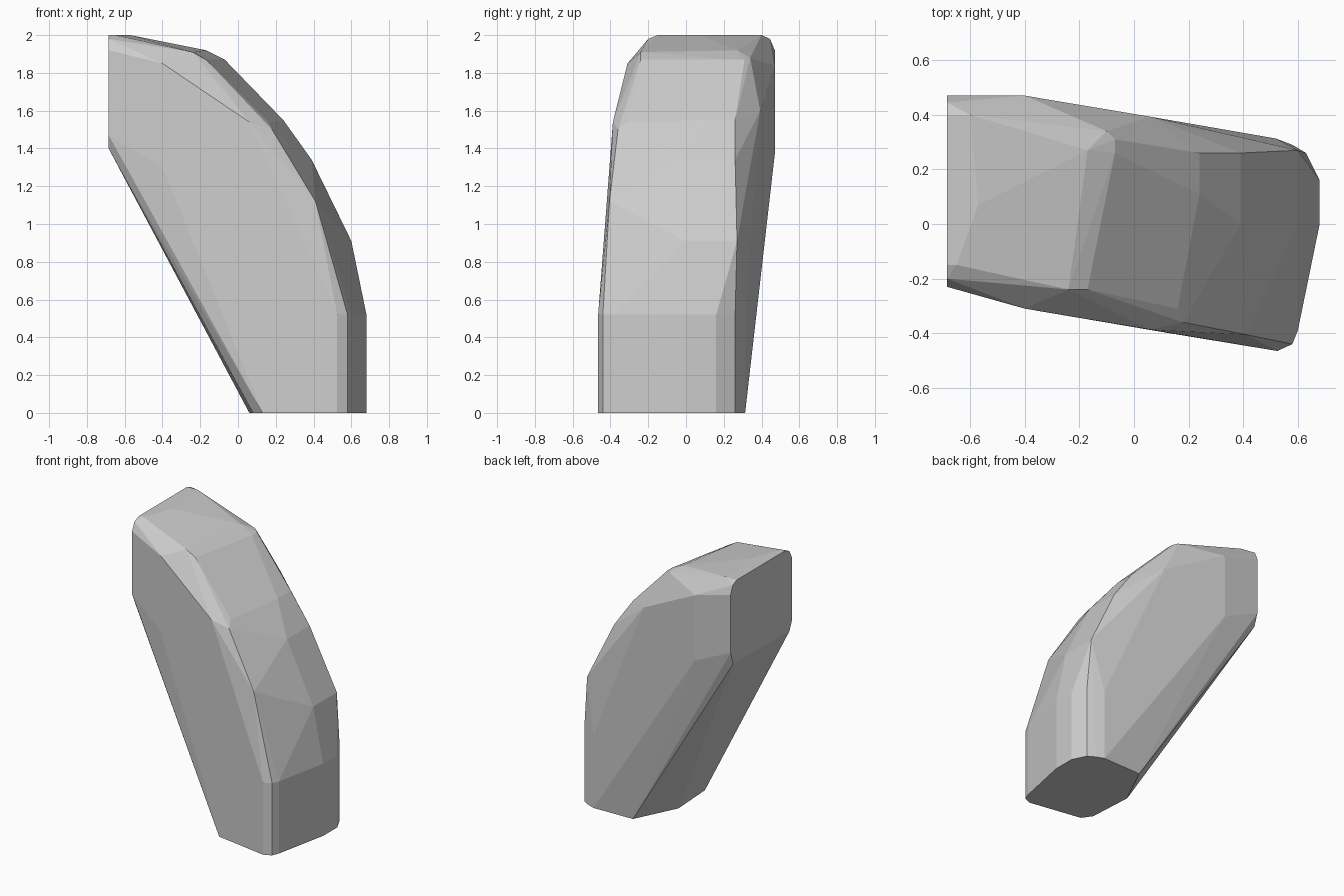
import bpy, bmesh


def front_y(x):
    # plane of the large front face
    return -0.465 + (0.525 - x) * 0.1676


def back_y(x):
    # plane of the large back face
    return 0.315 + (0.525 - x) * 0.1676


pts = []

# upright outer foot: one outline repeated at floor and at the first bend
for z in (0, 0.52):
    pts += [(x, y, z) for x, y in ((0.525, -0.465), (0.58, -0.44), (0.60, -0.39),
                                   (0.68, 0.0), (0.68, 0.16), (0.63, 0.26),
                                   (0.58, 0.29), (0.52, 0.313))]

# inner edge of the foot
pts += [(x, y, 0) for x, y in ((0.13, -0.40), (0.08, -0.33), (0.06, 0.0), (0.21, 0.305))]

# flat upper end
pts += [(-0.685, y, z) for y, z in ((-0.23, 1.47), (-0.23, 1.92), (-0.20, 1.98),
                                    (-0.15, 2.0), (0.40, 2.0), (0.445, 1.98),
                                    (0.47, 1.92), (0.47, 1.50), (0.44, 1.41), (-0.20, 1.40))]

# outlines of the large front and back faces
pts += [(x, front_y(x), z) for x, z in ((0.06, 0.28), (-0.4, 1.3), (-0.4, 1.85), (0.06, 1.54))]
pts += [(x, back_y(x), z) for x, z in ((0.13, 0.6), (-0.4, 1.37), (-0.4, 1.84), (0.06, 1.6))]

# faceted outer curve: front rim, then crown and back rim
pts += [(0.41, -0.405, 1.12), (0.18, -0.36, 1.5), (0.16, -0.31, 1.54),
        (-0.17, -0.24, 1.87), (-0.24, -0.24, 1.91), (-0.65, -0.15, 2.0)]
pts += [(0.60, 0.0, 0.91), (0.60, 0.27, 0.91), (0.39, 0.0, 1.34), (0.39, 0.26, 1.34),
        (0.24, 0.11, 1.55), (0.24, 0.26, 1.55), (-0.07, 0.26, 1.87), (-0.07, 0.31, 1.87),
        (-0.10, 0.34, 1.88), (-0.17, 0.27, 1.92), (-0.57, 0.07, 2.0), (-0.60, 0.40, 2.0)]

# wrap the outline points in one faceted stone
bm = bmesh.new()
for p in pts:
    bm.verts.new(p)
bmesh.ops.convex_hull(bm, input=bm.verts[:])
bmesh.ops.delete(bm, geom=[v for v in bm.verts if not v.link_faces], context='VERTS')
bmesh.ops.dissolve_limit(bm, angle_limit=0.03, verts=bm.verts[:], edges=bm.edges[:])
bmesh.ops.recalc_face_normals(bm, faces=bm.faces[:])

mesh = bpy.data.meshes.new("curved_stone")
bm.to_mesh(mesh)
bm.free()
bpy.context.collection.objects.link(bpy.data.objects.new("curved_stone", mesh))
